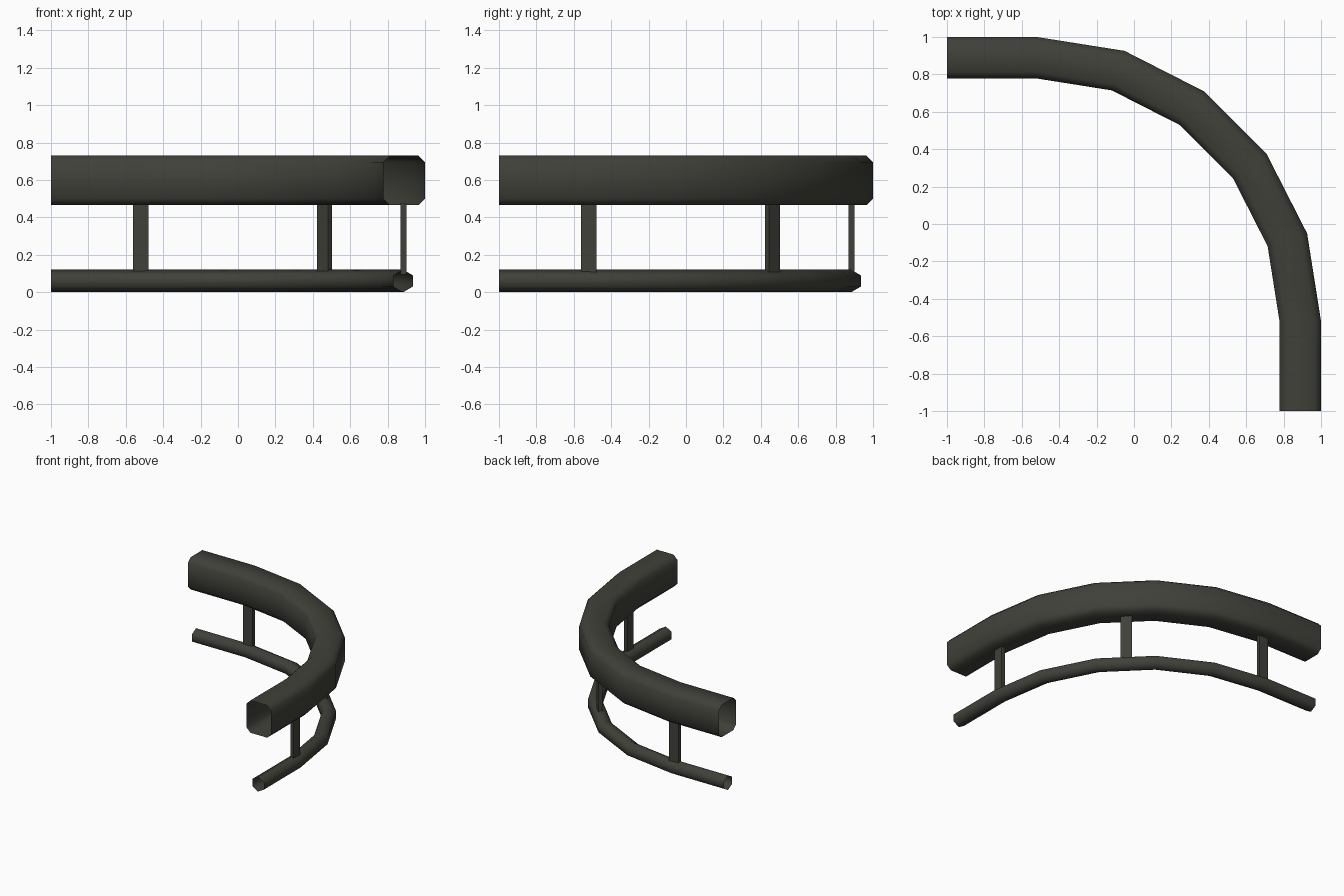
import bpy, bmesh, math

if "Cube" in bpy.data.objects:
    bpy.data.objects.remove(bpy.data.objects["Cube"])

mat = bpy.data.materials.new("dark olive grey")
mat.diffuse_color = (0.052, 0.052, 0.042, 1)
mat.use_nodes = True
mat.node_tree.nodes["Principled BSDF"].inputs["Base Color"].default_value = mat.diffuse_color

C = -0.52  # centre of the quarter bend in x and y


def finish(name, bm, smooth):
    bmesh.ops.recalc_face_normals(bm, faces=bm.faces)
    me = bpy.data.meshes.new(name)
    bm.to_mesh(me)
    bm.free()
    me.materials.append(mat)
    for p in me.polygons:
        p.use_smooth = smooth
    ob = bpy.data.objects.new(name, me)
    bpy.context.collection.objects.link(ob)
    return ob


def bent_tube(name, profile):
    """Sweep an (radius, z) profile along straight - quarter bend - straight, open ends."""
    bm = bmesh.new()
    rings = [[bm.verts.new((C + r, -1, z)) for r, z in profile]]
    for i in range(6):
        a = math.radians(18 * i)
        rings.append([bm.verts.new((C + r * math.cos(a), C + r * math.sin(a), z))
                      for r, z in profile])
    rings.append([bm.verts.new((-1, C + r, z)) for r, z in profile])
    n = len(profile)
    for r0, r1 in zip(rings, rings[1:]):
        for k in range(n):
            bm.faces.new((r0[k], r0[(k + 1) % n], r1[(k + 1) % n], r1[k]))
    return finish(name, bm, True)


# Upper beam: rectangle with chamfered corners
r0, r1, z0, z1, c = 1.298, 1.52, 0.465, 0.73, 0.035
bent_tube("upper_beam", [(r0 + c, z0), (r1 - c, z0), (r1, z0 + c), (r1, z1 - c),
                         (r1 - c, z1), (r0 + c, z1), (r0, z1 - c), (r0, z0 + c)])

# Lower rail: hexagonal tube
bent_tube("lower_rail", [(1.403 + 0.06 * math.sin(math.radians(60 * k)),
                          0.06 + 0.06 * math.cos(math.radians(60 * k))) for k in range(6)])

# Flat posts joining rail and beam
for i, (deg, r) in enumerate([(0, 1.405), (45, 1.39), (90, 1.405)]):
    a = math.radians(deg)
    bm = bmesh.new()
    bmesh.ops.create_cube(bm, size=1)
    bmesh.ops.scale(bm, vec=(0.03, 0.085, 0.38), verts=bm.verts)
    ob = finish("post_%d" % (i + 1), bm, False)
    ob.location = (C + r * math.cos(a), C + r * math.sin(a), 0.285)
    ob.rotation_euler.z = a
